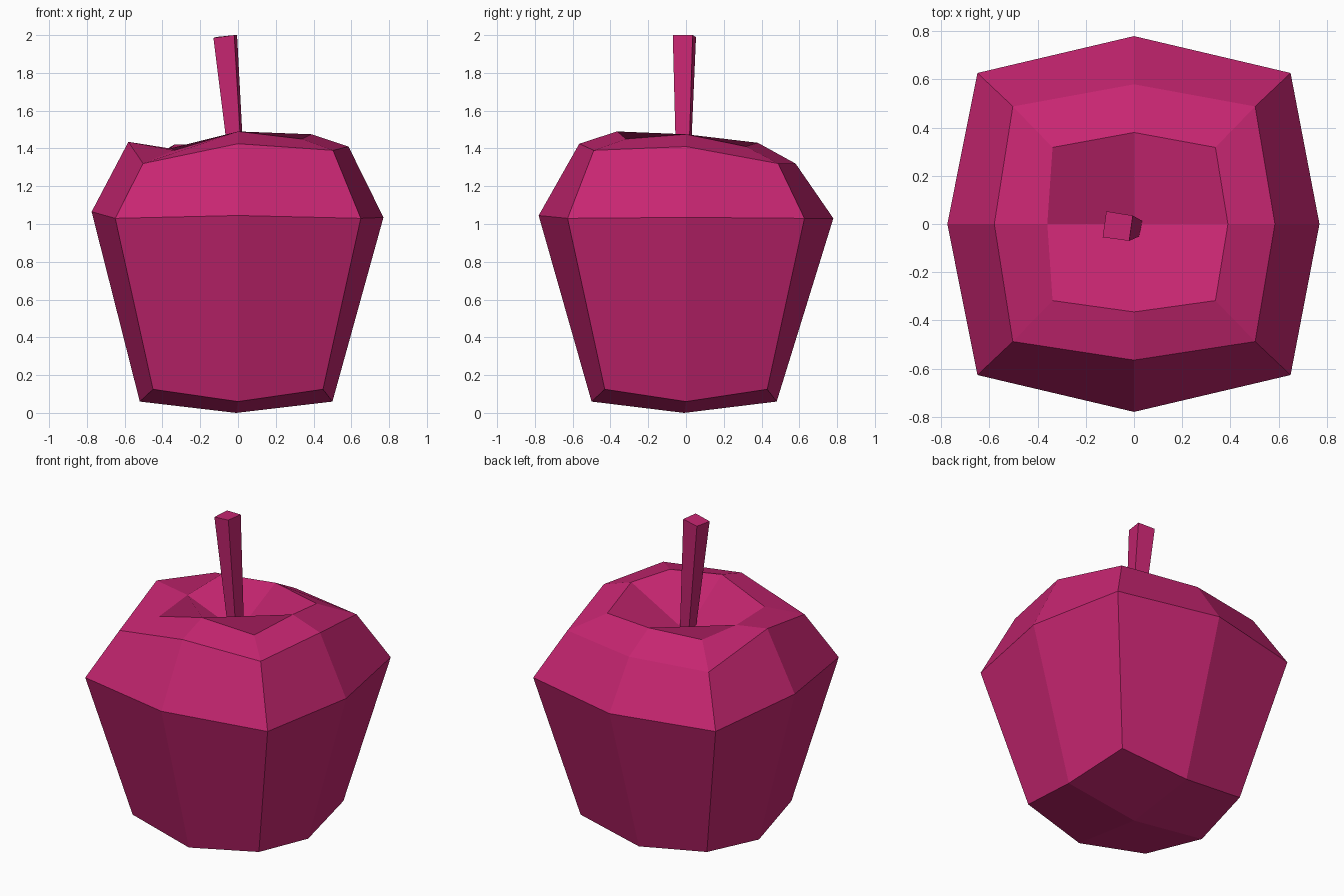
import bpy
import bmesh

cube = bpy.data.objects.get("Cube")
if cube:
    bpy.data.objects.remove(cube, do_unlink=True)

# Single magenta skin colour
skin = bpy.data.materials.new("magenta_skin")
skin.use_nodes = True
colour = (0.57, 0.019, 0.165, 1.0)
skin.diffuse_color = colour
bsdf = next(n for n in skin.node_tree.nodes if n.type == 'BSDF_PRINCIPLED')
bsdf.inputs["Base Color"].default_value = colour
bsdf.inputs["Roughness"].default_value = 0.8


def bridge(bm, low, high):
    """Join two rings of equal size with quads."""
    n = len(low)
    for i in range(n):
        j = (i + 1) % n
        bm.faces.new((low[i], low[j], high[j], high[i]))


def cap_to_point(bm, ring, point):
    """Close an eight-sided ring with four quads meeting at a point."""
    centre = bm.verts.new(point)
    for i in range(0, 8, 2):
        bm.faces.new((ring[i], ring[i + 1], ring[(i + 2) % 8], centre))


def finish(bm, name):
    bmesh.ops.recalc_face_normals(bm, faces=bm.faces)
    mesh = bpy.data.meshes.new(name)
    bm.to_mesh(mesh)
    bm.free()
    mesh.materials.append(skin)
    obj = bpy.data.objects.new(name, mesh)
    bpy.context.scene.collection.objects.link(obj)
    return obj


def ring(bm, mids, corner, mid_z, corner_z):
    """Squarish ring, counter-clockwise from +x, mids and corners alternating."""
    right, back, left, front = mids
    cx, cy = corner
    plan = [(right, 0), (cx, cy), (0, back), (-cx, cy),
            (left, 0), (-cx, -cy), (0, front), (cx, -cy)]
    heights = [h for pair in zip(mid_z, corner_z) for h in pair]
    return [bm.verts.new((x, y, z)) for (x, y), z in zip(plan, heights)]


# Fruit body: four uneven rings, a pointed base and a sunken top
bm = bmesh.new()
base = ring(bm, (0.5, 0.48, -0.52, -0.5), (0.45, 0.43), [0.06] * 4, [0.125] * 4)
belly = ring(bm, (0.77, 0.78, -0.775, -0.78), (0.65, 0.627),
             (1.035, 1.03, 1.065, 1.045), [1.03] * 4)
shoulder = ring(bm, (0.585, 0.58, -0.58, -0.565), (0.503, 0.488),
                (1.41, 1.32, 1.435, 1.425), (1.32, 1.32, 1.32, 1.39))
rim = ring(bm, (0.39, 0.38, -0.36, -0.365), (0.338, 0.318),
           (1.475, 1.43, 1.4, 1.49), (1.41, 1.42, 1.39, 1.45))
for low, high in ((base, belly), (belly, shoulder), (shoulder, rim)):
    bridge(bm, low, high)
cap_to_point(bm, base, (-0.01, -0.01, 0))
cap_to_point(bm, rim, (0, 0, 1.26))
finish(bm, "fruit_body")

# Stem: leaning four-sided post, wider at the top
bm = bmesh.new()
foot = [bm.verts.new((x, y, 1.23)) for x, y in
        ((-0.03, 0.02), (0.036, 0.012), (0.025, -0.05), (-0.036, -0.04))]
tip = [bm.verts.new(p) for p in
       ((-0.115, 0.053, 1.99), (-0.005, 0.035, 2.0),
        (-0.02, -0.07, 2.0), (-0.13, -0.055, 1.985))]
bridge(bm, foot, tip)
bm.faces.new(tip)
bm.faces.new(foot[::-1])
finish(bm, "stem")
